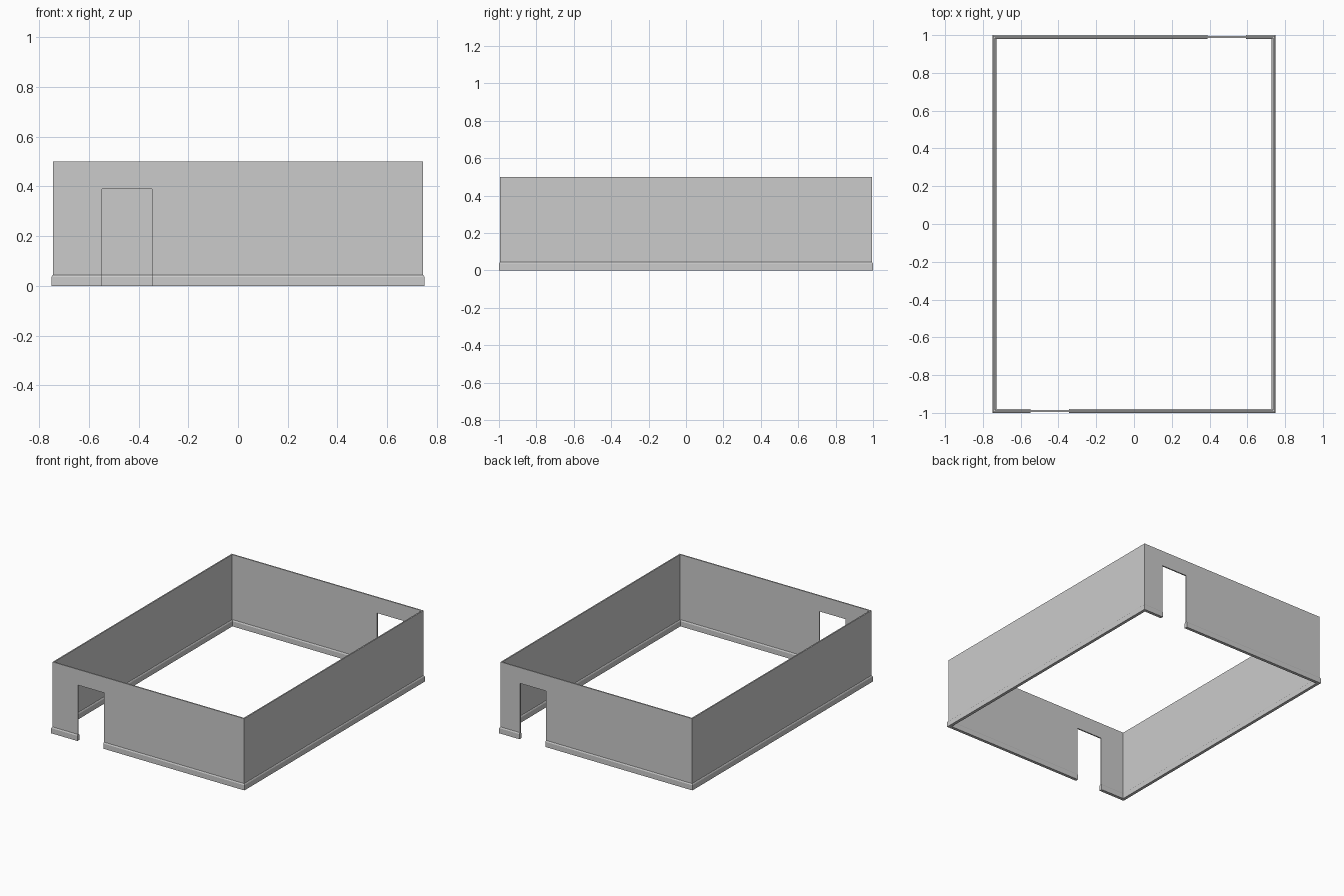
import bpy, bmesh

if "Cube" in bpy.data.objects:
    bpy.data.objects.remove(bpy.data.objects["Cube"])

HX, HY = 0.75, 1.0          # outer half extents, measured at the skirting
WALL_OUT, WALL_IN = 0.006, 0.015


def ring(name, profile):
    """Sweep a (inset, z) cross-section around the rectangular floor plan."""
    bm = bmesh.new()
    loops = []
    for sx, sy in ((-1, -1), (1, -1), (1, 1), (-1, 1)):
        loops.append([bm.verts.new((sx * (HX - d), sy * (HY - d), z)) for d, z in profile])
    n = len(profile)
    for i in range(4):
        a, b = loops[i], loops[(i + 1) % 4]
        for j in range(n):
            k = (j + 1) % n
            bm.faces.new((a[j], b[j], b[k], a[k]))
    bmesh.ops.recalc_face_normals(bm, faces=bm.faces)
    mesh = bpy.data.meshes.new(name)
    bm.to_mesh(mesh)
    bm.free()
    obj = bpy.data.objects.new(name, mesh)
    bpy.context.collection.objects.link(obj)
    return obj


def door_cutter(name, x0, x1, y):
    bpy.ops.mesh.primitive_cube_add(size=1, location=((x0 + x1) / 2, y, 0.145))
    obj = bpy.context.object
    obj.name = name
    obj.scale = (x1 - x0, 0.2, 0.49)
    obj.hide_render = True
    obj.hide_set(True)
    obj.display_type = 'WIRE'
    return obj


# Walls, with bevelled skirting inside and outside
parts = [
    ring("walls", [(WALL_OUT, 0), (WALL_OUT, 0.5), (WALL_IN, 0.5), (WALL_IN, 0)]),
    ring("outer_skirting", [(0, 0), (0, 0.036), (0.003, 0.042), (WALL_OUT, 0.044), (WALL_OUT, 0)]),
    ring("inner_skirting", [(0.021, 0), (0.021, 0.036), (0.018, 0.042), (WALL_IN, 0.044), (WALL_IN, 0)]),
]

# Front and back doorways
cutters = [door_cutter("front_door_cutter", -0.547, -0.345, -HY),
           door_cutter("back_door_cutter", 0.39, 0.593, HY)]
for part in parts:
    for cutter in cutters:
        mod = part.modifiers.new(cutter.name, 'BOOLEAN')
        mod.operation = 'DIFFERENCE'
        mod.solver = 'EXACT'
        mod.object = cutter
